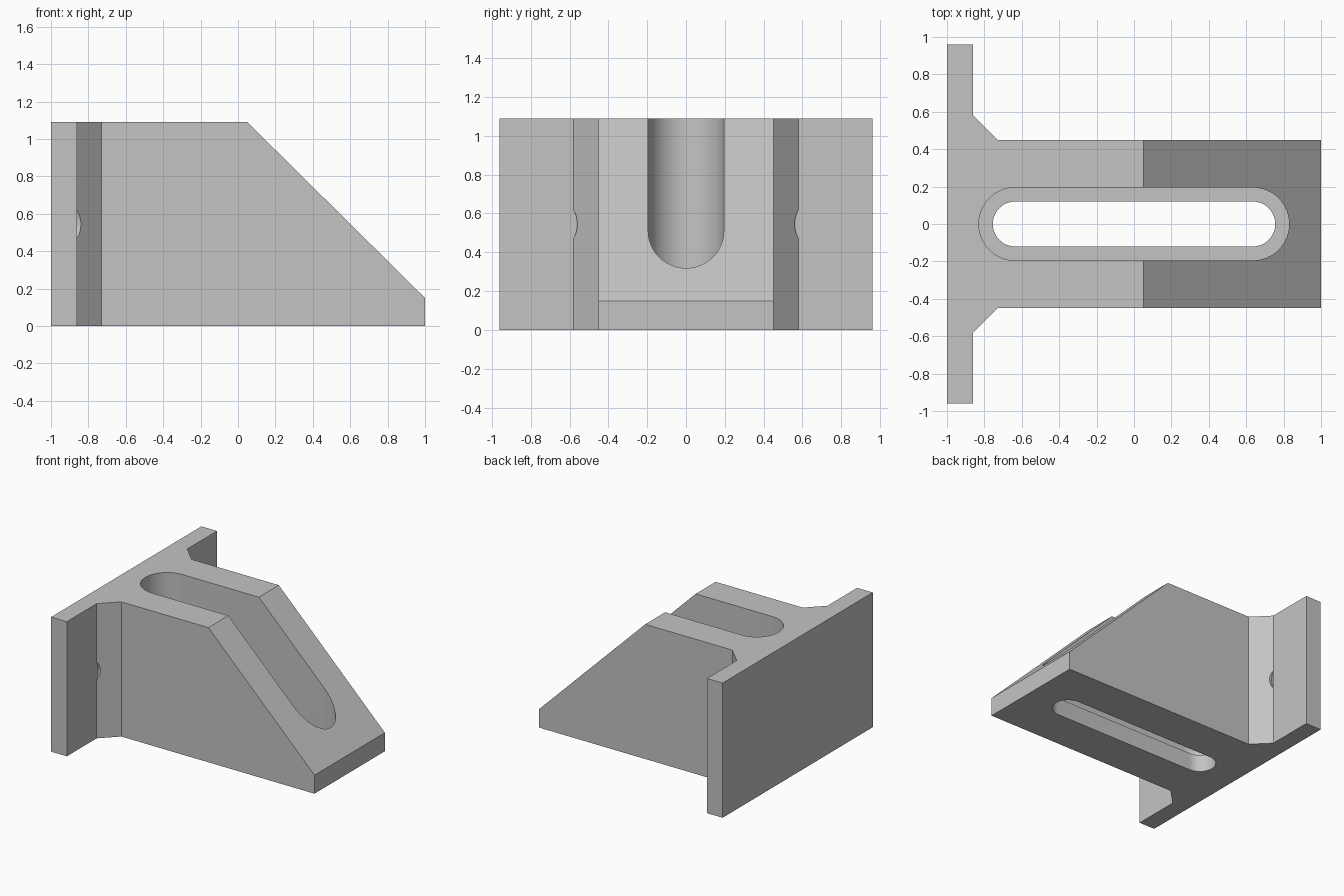
import bpy, bmesh, math
from mathutils import Matrix, Vector

default = bpy.data.objects.get("Cube")
if default:
    bpy.data.objects.remove(default, do_unlink=True)

HEIGHT = 1.09
PLATE_FACE = -0.86
FLOOR = 0.14


def prism(name, outline, low, high, matrix=None):
    """Extrude a closed 2D outline from low to high along local z."""
    bm = bmesh.new()
    base = bm.faces.new([bm.verts.new((x, y, low)) for x, y in outline])
    grown = bmesh.ops.extrude_face_region(bm, geom=[base])["geom"]
    top = [v for v in grown if isinstance(v, bmesh.types.BMVert)]
    bmesh.ops.translate(bm, verts=top, vec=(0, 0, high - low))
    if matrix:
        bm.transform(matrix)
    bmesh.ops.recalc_face_normals(bm, faces=bm.faces)
    mesh = bpy.data.meshes.new(name)
    bm.to_mesh(mesh)
    bm.free()
    obj = bpy.data.objects.new(name, mesh)
    bpy.context.collection.objects.link(obj)
    return obj


def slot_outline(centre, radius, steps=24):
    """Stadium shape: a half circle around each end of the slot."""
    points = []
    for side in (1, -1):
        for i in range(steps + 1):
            a = math.pi * (i / steps - 0.5)
            points.append((side * (centre + radius * math.cos(a)),
                           side * radius * math.sin(a)))
    return points


def circle(radius, steps=48):
    return [(radius * math.cos(2 * math.pi * i / steps),
             radius * math.sin(2 * math.pi * i / steps)) for i in range(steps)]


# Mounting plate, corner gussets and body share one plan outline
half = [(1, 0.45), (-0.73, 0.45), (PLATE_FACE, 0.58), (PLATE_FACE, 0.96), (-1, 0.96)]
plan = half + [(x, -y) for x, y in reversed(half)]
bracket = prism("slotted_bracket", plan, 0, HEIGHT)

# Sloped nose, with the side outline turned upright
upright = Matrix.Rotation(math.pi / 2, 4, 'X')
cutters = [prism("slope_cutter", [(-0.05, 1.189), (1.1, 0.051), (1.1, 1.189)],
                 -0.7, 0.7, upright)]

# Wide slot down to the floor, narrow slot through it
cutters.append(prism("wide_slot_cutter", slot_outline(0.635, 0.195), FLOOR, 1.4))
cutters.append(prism("narrow_slot_cutter", slot_outline(0.635, 0.12), -0.2, 0.3))

# Bolt holes, and the bolt head clearance that nicks the gussets
along_x = Matrix.Rotation(math.pi / 2, 4, 'Y')
for side, label in ((1, "back"), (-1, "front")):
    place = Matrix.Translation(Vector((0, side * 0.71, HEIGHT / 2))) @ along_x
    cutters.append(prism(label + "_bolt_hole_cutter", circle(0.082), -1.2, -0.7, place))
    cutters.append(prism(label + "_bolt_head_cutter", circle(0.15),
                         PLATE_FACE + 0.0005, -0.6, place))

for cutter in cutters:
    cutter.hide_render = True
    mod = bracket.modifiers.new(cutter.name, 'BOOLEAN')
    mod.operation = 'DIFFERENCE'
    mod.solver = 'EXACT'
    mod.object = cutter

# Bake the cuts, then remove the helpers
bpy.ops.object.select_all(action='DESELECT')
bpy.context.view_layer.objects.active = bracket
bracket.select_set(True)
for mod in list(bracket.modifiers):
    bpy.ops.object.modifier_apply(modifier=mod.name)
for cutter in cutters:
    bpy.data.objects.remove(cutter, do_unlink=True)

# Plain grey finish
grey = bpy.data.materials.new("light_grey")
grey.use_nodes = True
colour = (0.55, 0.55, 0.55, 1)
grey.diffuse_color = colour
grey.node_tree.nodes["Principled BSDF"].inputs["Base Color"].default_value = colour
bracket.data.materials.clear()
bracket.data.materials.append(grey)
bpy.ops.object.shade_smooth_by_angle(angle=math.radians(30))
